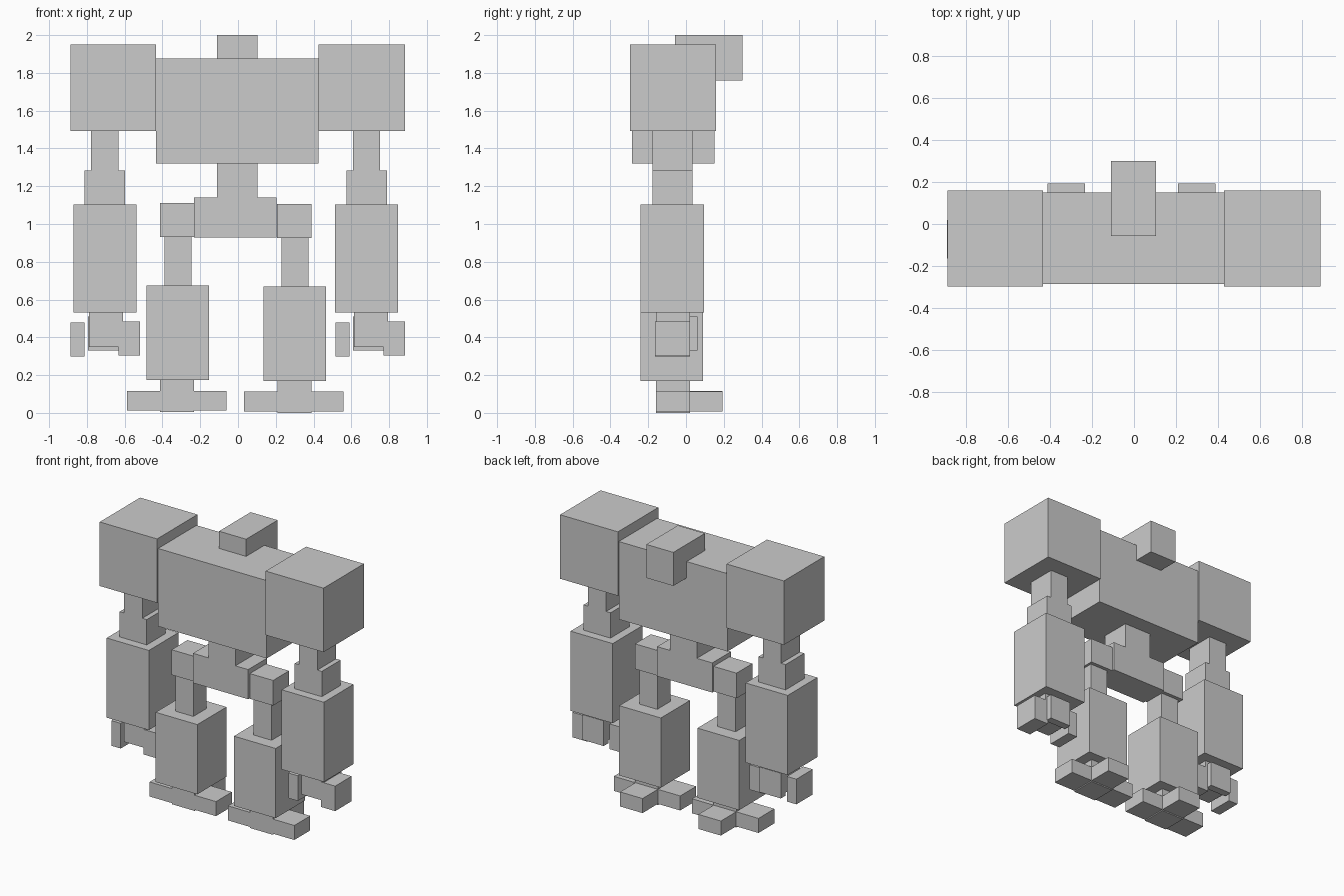
import bpy
import bmesh

if "Cube" in bpy.data.objects:
    bpy.data.objects.remove(bpy.data.objects["Cube"])


def box(name, x, y, z):
    """Axis-aligned box from (min, max) pairs."""
    bm = bmesh.new()
    bmesh.ops.create_cube(bm, size=1)
    for v in bm.verts:
        v.co = [a + (b - a) * (c + 0.5) for (a, b), c in zip((x, y, z), v.co)]
    mesh = bpy.data.meshes.new(name)
    bm.to_mesh(mesh)
    bm.free()
    obj = bpy.data.objects.new(name, mesh)
    bpy.context.collection.objects.link(obj)
    return obj


def limb_box(name, cx, dz, half, y, z):
    """Box centred on a limb axis; half is a half width or an (x0, x1) offset."""
    a, b = half if isinstance(half, tuple) else (-half, half)
    return box(name, (cx + a, cx + b), y, (z[0] + dz, z[1] + dz))


# Body core
box("torso", (-0.433, 0.427), (-0.285, 0.15), (1.32, 1.877))
box("head", (-0.11, 0.104), (-0.057, 0.30), (1.76, 2.0))
box("waist", (-0.11, 0.104), (-0.178, 0.034), (1.10, 1.32))
box("pelvis", (-0.232, 0.205), (-0.178, 0.034), (0.928, 1.14))
box("left_shoulder", (-0.887, -0.433), (-0.297, 0.16), (1.492, 1.95))
box("right_shoulder", (0.427, 0.885), (-0.297, 0.16), (1.492, 1.95))

BLOCK = (-0.16, 0.02)

for side, arm_x, hand_x, leg_x, dz in (("left", -0.705, -0.7, -0.322, 0.005),
                                       ("right", 0.681, 0.703, 0.298, 0.0)):
    # Arm: narrow upper link, elbow, heavy forearm
    limb_box(side + "_upper_arm", arm_x, 0, 0.072, (-0.178, 0.034), (1.28, 1.492))
    limb_box(side + "_elbow", arm_x, 0, 0.107, (-0.178, 0.034), (1.10, 1.283))
    limb_box(side + "_forearm", arm_x, 0, 0.167, (-0.24, 0.095), (0.532, 1.102))

    # Hand: palm with three fingers, one standing clear of the palm
    limb_box(side + "_palm", hand_x, 0, 0.09, BLOCK, (0.35, 0.532))
    limb_box(side + "_back_finger", hand_x, 0, (-0.093, 0.075), (0.005, 0.06), (0.33, 0.51))
    limb_box(side + "_attached_finger", hand_x, 0, (0.068, 0.182), (-0.165, 0.02), (0.304, 0.483))
    limb_box(side + "_loose_finger", hand_x, 0, (-0.188, -0.113), (-0.165, 0.02), (0.298, 0.478))

    # Leg: hip block, thigh link, heavy shin
    limb_box(side + "_hip", leg_x, dz, 0.092, BLOCK, (0.925, 1.105))
    limb_box(side + "_thigh", leg_x + 0.004, dz, 0.071, (-0.152, -0.005), (0.667, 0.928))
    limb_box(side + "_shin", leg_x + 0.003, dz, 0.165, (-0.24, 0.09), (0.17, 0.669))

    # Foot: ankle with two side toes and a rear toe
    limb_box(side + "_ankle", leg_x, dz, 0.09, BLOCK, (0.0, 0.172))
    limb_box(side + "_outer_toe", leg_x, dz, (-0.266, -0.088), BLOCK, (0.008, 0.112))
    limb_box(side + "_inner_toe", leg_x, dz, (0.088, 0.26), BLOCK, (0.008, 0.112))
    limb_box(side + "_rear_toe", leg_x, dz, 0.089, (0.018, 0.193), (0.008, 0.112))
